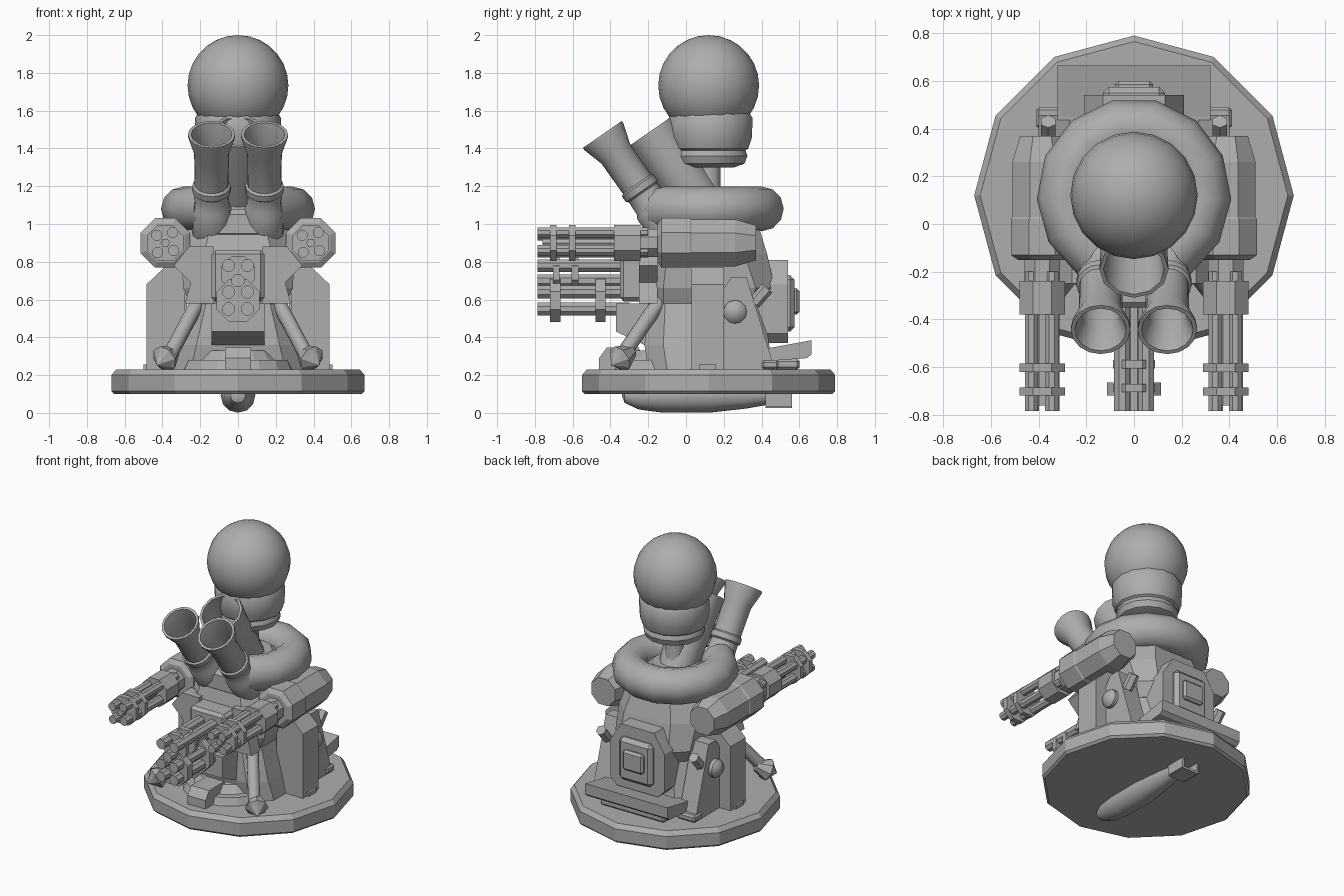
import bpy, bmesh, math
from mathutils import Vector, Matrix

if "Cube" in bpy.data.objects:
    bpy.data.objects.remove(bpy.data.objects["Cube"])

grey = bpy.data.materials.new("plain_grey")
grey.diffuse_color = (0.42, 0.42, 0.42, 1)
grey.use_nodes = True
grey.node_tree.nodes["Principled BSDF"].inputs["Base Color"].default_value = grey.diffuse_color


def finish(name, bm, smooth=0):
    bmesh.ops.recalc_face_normals(bm, faces=bm.faces)
    me = bpy.data.meshes.new(name)
    bm.to_mesh(me)
    bm.free()
    me.materials.append(grey)
    ob = bpy.data.objects.new(name, me)
    bpy.context.collection.objects.link(ob)
    if smooth:
        bpy.ops.object.select_all(action='DESELECT')
        ob.select_set(True)
        bpy.context.view_layer.objects.active = ob
        bpy.ops.object.shade_smooth_by_angle(angle=math.radians(smooth))
    return ob


def bridge(bm, a, b):
    n = max(len(a), len(b))
    for i in range(n):
        j = (i + 1) % n
        if len(a) == 1 and len(b) == 1:
            return
        if len(a) == 1:
            bm.faces.new((a[0], b[i], b[j]))
        elif len(b) == 1:
            bm.faces.new((a[i], a[j], b[0]))
        else:
            bm.faces.new((a[i], a[j], b[j], b[i]))


def lathe(name, profile, origin, axis=(0, 0, 1), seg=12, turn=0.0, smooth=0):
    """Revolve (radius, distance) pairs about an axis; open ends are capped."""
    m = Matrix.Translation(origin) @ Vector(axis).to_track_quat('Z', 'Y').to_matrix().to_4x4()
    bm = bmesh.new()
    rings = []
    for r, t in profile:
        n = 1 if r < 1e-6 else seg
        rings.append([bm.verts.new(m @ Vector((r * math.cos(turn + k * math.tau / seg),
                                               r * math.sin(turn + k * math.tau / seg), t)))
                      for k in range(n)])
    for a, b in zip(rings, rings[1:]):
        bridge(bm, a, b)
    for ring in (rings[0], rings[-1]):
        if len(ring) > 1:
            bm.faces.new(ring)
    return finish(name, bm, smooth)


def loft(name, sections):
    """Stack chamfered rectangles given as (z, half width, y min, y max, chamfer)."""
    bm = bmesh.new()
    rings = []
    for z, w, y0, y1, c in sections:
        pts = [(-w + c, y0), (w - c, y0), (w, y0 + c), (w, y1 - c),
               (w - c, y1), (-w + c, y1), (-w, y1 - c), (-w, y0 + c)]
        rings.append([bm.verts.new((x, y, z)) for x, y in pts])
    for a, b in zip(rings, rings[1:]):
        bridge(bm, a, b)
    bm.faces.new(rings[0])
    bm.faces.new(rings[-1])
    return finish(name, bm)


def prism(name, pts, lo, hi, axis='x'):
    """Extrude a (y, z) outline along x, or an (x, z) outline along y."""
    bm = bmesh.new()
    place = (lambda a, b, t: (t, a, b)) if axis == 'x' else (lambda a, b, t: (a, t, b))
    ends = [[bm.verts.new(place(a, b, t)) for a, b in pts] for t in (lo, hi)]
    bridge(bm, *ends)
    for e in ends:
        bm.faces.new(e)
    return finish(name, bm)


def box(name, lo, hi, bevel=0.0):
    bm = bmesh.new()
    bmesh.ops.create_cube(bm, size=1)
    for v in bm.verts:
        v.co = [l + (c + 0.5) * (h - l) for l, h, c in zip(lo, hi, v.co)]
    if bevel:
        bmesh.ops.bevel(bm, geom=bm.edges[:], offset=bevel, segments=1, affect='EDGES')
    return finish(name, bm)


def rod(name, a, b, r, seg=8, smooth=0):
    d = Vector(b) - Vector(a)
    return lathe(name, [(r, 0), (r, d.length)], a, d, seg, math.pi / seg, smooth)


# Twelve-sided base
lathe("base", [(.655, .10), (.67, .115), (.67, .20), (.645, .23)], (0, .12, 0), seg=12)

# Bomb under the base, with tail fins
lathe("bomb", [(0, -.34), (.04, -.325), (.075, -.25), (.092, -.12), (.092, .12), (.07, .32), (.045, .46)],
      (0, 0, .093), (0, 1, 0), 12, smooth=40)
for s in (-1, 1):
    box("bomb_fin", (s * .06 - .008, .42, .03), (s * .06 + .008, .56, .155))
    box("bomb_fin_bar", (-.06, .42, .093 + s * .06 - .008), (.06, .56, .093 + s * .06 + .008))

# Torso and skirt
loft("skirt", [(.23, .35, -.20, .47, .10), (.36, .32, -.22, .44, .10), (.58, .26, -.2, .41, .09)])
loft("torso", [(.57, .25, -.20, .42, .08), (.66, .29, -.22, .47, .10),
               (.84, .30, -.22, .43, .12), (.97, .27, -.19, .39, .12)])
lathe("front_step_low", [(.30, .23), (.28, .28)], (0, -.09, 0), seg=16)
lathe("front_step_high", [(.23, .28), (.19, .33)], (0, -.09, 0), seg=16)
prism("front_foot", [(-.46, .23), (-.46, .29), (-.42, .345), (-.25, .345), (-.2, .23)], -.07, .07)

# Front gun mount
box("gun_mount", (-.14, -.35, .59), (.14, -.18, .86), .02)
prism("mount_bracket", [(-.37, .58), (-.37, .43), (-.22, .36), (-.12, .58)], -.14, .14)
for s in (-1, 1):
    prism("mount_cheek", [(s * .13, .58), (s * .28, .58), (s * .25, .69), (s * .34, .78),
                          (s * .26, .88), (s * .13, .88)], -.25, -.15, 'y')


def gatling(name, x, z, barrels, bands, band_r, r, back):
    for dx, dz in barrels:
        rod(name + "_barrel", (x + dx, back, z + dz), (x + dx, -.785, z + dz), r)
    for y, w in bands:
        lathe(name + "_band", [(band_r, 0), (band_r, w)], (x, y, z), (0, 1, 0), 8, math.pi / 8)


# Centre guns
gatling("lower_gun", 0, .595, [(sx * .05, sz * .045) for sx in (-1, 1) for sz in (-1, 1)],
        [(-.72, .055), (-.48, .055)], .122, .036, -.3)
gatling("upper_gun", 0, .74, [(-.05, .04), (.05, .04), (0, -.04)],
        [(-.705, .035), (-.605, .035)], .095, .036, -.3)

for s in (-1, 1):
    # Side guns
    x = s * .385
    gatling("side_gun", x, .90, [(-.045, .04), (.04, .055), (-.04, -.05), (.045, -.04)],
            [(-.72, .035), (-.62, .035)], .103, .030, -.2)
    lathe("side_gun_core", [(.025, -.76), (.025, -.2)], (x, 0, .9), (0, 1, 0), 6)
    lathe("side_gun_collar", [(.103, -.38), (.103, -.24), (.08, -.24), (.08, -.10)],
          (x, 0, .9), (0, 1, 0), 8, math.pi / 8)
    lathe("side_gun_body", [(.11, -.15), (.142, -.13), (.142, .02), (.135, .03), (.135, .26), (.10, .37)],
          (x, 0, .9), (0, 1, 0), 8, math.pi / 8)
    # Side columns with clipped tops
    prism("side_column", [(s * .28, .23), (s * .485, .23), (s * .485, .68), (s * .39, .77), (s * .28, .77)],
          .03, .20, 'y')
    box("column_foot", (s * .44 - .06, .07, .23), (s * .44 + .06, .16, .255))
    # Rear side brackets with round knobs
    lo, hi = sorted((s * .27, s * .40))
    prism("side_bracket", [(.2, .23), (.2, .66), (.24, .72), (.32, .72), (.47, .23)], lo, hi)
    lathe("bracket_knob", [(.062, 0), (.062, .035), (.04, .06), (0, .068)],
          (s * .39, .26, .535), (s, 0, 0), 12, smooth=40)
    rod("bracket_lever", (s * .36, .36, .58), (s * .36, .43, .66), .035, 6)
    loft_foot = box("bracket_foot", (s * .34 - .07, .40, .23), (s * .34 + .07, .49, .28), .012)
    # Front struts with pointed feet
    rod("strut", (s * .21, -.14, .59), (s * .38, -.36, .27), .04, 10, 40)
    lathe("strut_foot", [(.035, -.09), (.075, 0), (.05, .02), (0, .07)],
          (s * .39, -.35, .285), (s * .5, -.6, -.4), 8)
    # Launcher tubes
    lathe("launcher_tube", [(.09, -.72), (.105, -.70), (.105, -.47), (.092, -.45), (.09, -.37), (.102, -.36),
                            (.102, -.325), (.09, -.315), (.092, -.12), (.125, -.01), (.125, .005),
                            (.108, .005), (.08, -.10), (.08, -.32), (0, -.32)],
          (s * .14, -.44, 1.47), (0, -.57, .82), 16, smooth=40)

# Wide open tube behind the launchers
lathe("rear_tube", [(0, -.62), (.11, -.62), (.13, -.40), (.145, 0), (.128, 0), (.115, -.35), (0, -.35)],
      (0, -.19, 1.49), (0, -.57, .82), 12, smooth=40)
box("launcher_yoke", (-.2, -.20, .92), (.2, -.02, 1.08), .03)

# Back pack
prism("backpack", [(-.21, .42), (-.21, .68), (-.13, .81), (.13, .81), (.21, .68), (.21, .42), (.16, .37), (-.16, .37)],
      .36, .54, 'y')
box("backpack_panel", (-.13, .5, .43), (.13, .575, .73), .025)
box("backpack_latch", (-.08, .5, .52), (.08, .60, .66), .015)

# Rear tray
prism("rear_tray", [(.38, .27), (.64, .29), (.665, .31), (.665, .385), (.64, .38), (.45, .345), (.38, .34)], -.32, .32)
box("rear_tray_step", (-.25, .40, .23), (.25, .60, .285), .012)

# Open padded collar, swept around the neck
bm = bmesh.new()
rings = []
for i in range(12):
    a = math.radians(-55 + 290 * i / 11)
    ring = []
    for k in range(12):
        b = math.tau * k / 12
        r = .29 + .118 * math.cos(b)
        ring.append(bm.verts.new((r * math.cos(a), .12 + r * math.sin(a), 1.08 + .118 * math.sin(b))))
    rings.append(ring)
for a, b in zip(rings, rings[1:]):
    bridge(bm, a, b)
bm.faces.new(rings[0])
bm.faces.new(rings[-1])
finish("padded_collar", bm, 40)

# Neck and round head
lathe("shoulder_plate", [(.22, .95), (.22, 1.07), (.15, 1.12)], (0, .12, 0), seg=12)
lathe("neck_post", [(.09, 1.05), (.065, 1.18), (.065, 1.36)], (0, .12, 0), seg=10, smooth=40)
lathe("jaw", [(.13, 1.30), (.185, 1.32), (.20, 1.36), (.19, 1.39), (.205, 1.40), (.225, 1.46),
              (.228, 1.56), (.21, 1.59)], (0, .13, 0), seg=14, smooth=35)
n = 14
lathe("head", [(.267 * math.sin(math.pi * i / n), -.267 * math.cos(math.pi * i / n)) for i in range(n + 1)],
      (0, .12, 1.733), seg=20, smooth=60)
